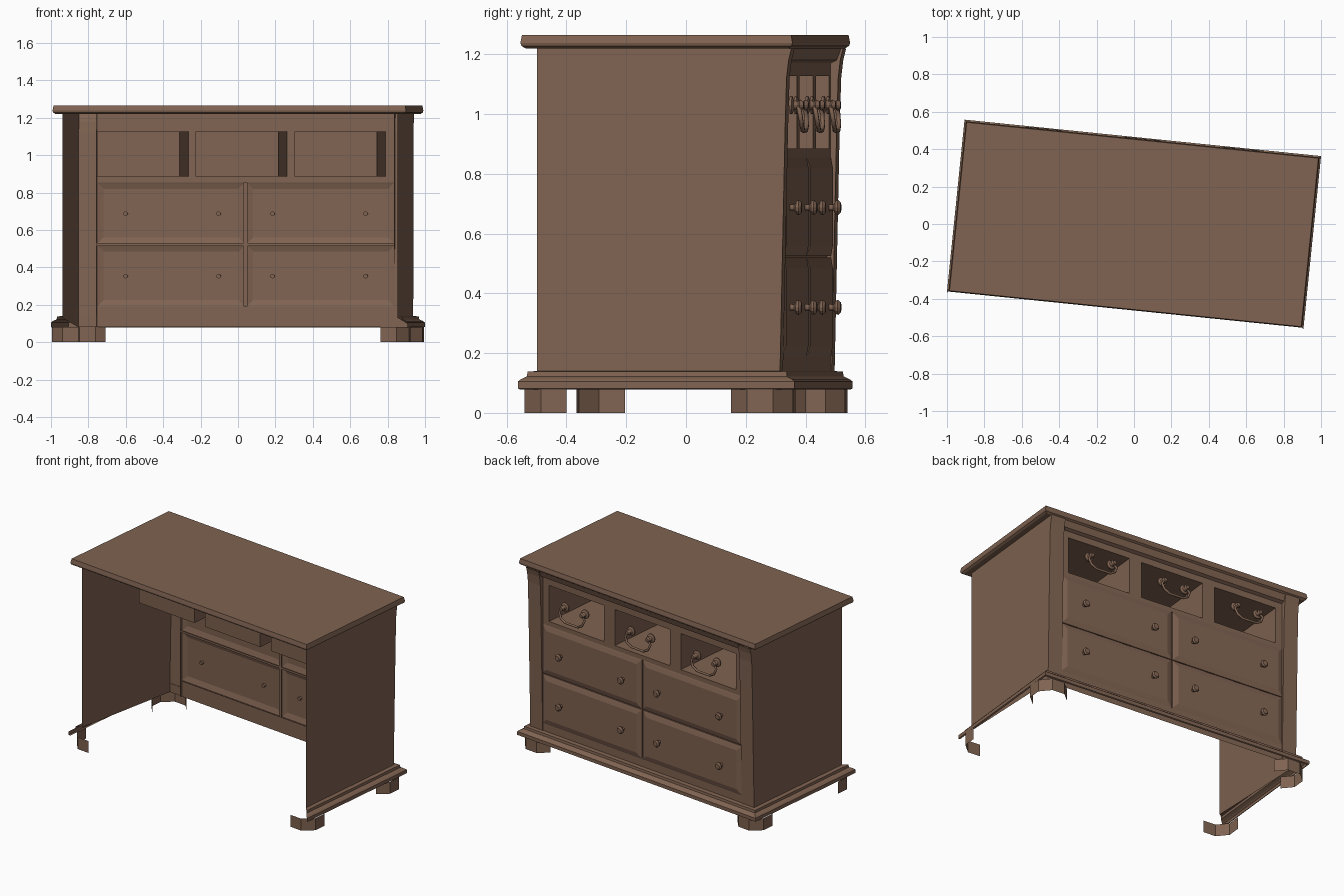
import bpy, bmesh, math
from mathutils import Vector

if "Cube" in bpy.data.objects:
    bpy.data.objects.remove(bpy.data.objects["Cube"])

# One warm brown for the whole chest
brown = bpy.data.materials.new("brown_wood")
brown.diffuse_color = (0.215, 0.125, 0.083, 1)
brown.use_nodes = True
brown.node_tree.nodes["Principled BSDF"].inputs["Base Color"].default_value = brown.diffuse_color
TURN = -math.radians(5.83)      # the chest stands slightly turned; its drawers face +y
W, BACK, FRONT = 0.90, -0.41, 0.405


def make(name, verts, faces, ref=None, inward=False, smooth=False):
    """Mesh object; faces are turned away from ref (or toward it)."""
    bm = bmesh.new()
    vs = [bm.verts.new(v) for v in verts]
    for f in faces:
        bm.faces.new([vs[i] for i in f])
    bm.normal_update()
    if ref is None:
        bmesh.ops.recalc_face_normals(bm, faces=bm.faces[:])
    else:
        for f in bm.faces:
            away = f.normal.dot(f.calc_center_median() - Vector(ref)) > 0
            if away == inward:
                f.normal_flip()
    me = bpy.data.meshes.new(name)
    bm.to_mesh(me)
    bm.free()
    me.materials.append(brown)
    ob = bpy.data.objects.new(name, me)
    bpy.context.collection.objects.link(ob)
    ob.rotation_euler.z = TURN
    for p in me.polygons:
        p.use_smooth = smooth
    return ob


def plates(name, rects, y):
    """Flat front-facing rectangles (x0, x1, z0, z1)."""
    v, f = [], []
    for x0, x1, z0, z1 in rects:
        n = len(v)
        v += [(x0, y, z0), (x1, y, z0), (x1, y, z1), (x0, y, z1)]
        f.append((n, n + 1, n + 2, n + 3))
    return make(name, v, f, (0, -9, 0.6))


def moulding(name, prof, closed, cap=False):
    """Mitred moulding around the body from (offset, z) points."""
    v, f = [], []
    for o, z in prof:
        x, yf, yb = W + o, FRONT + o, BACK - o
        v += [(-x, yb, z), (-x, yf, z), (x, yf, z), (x, yb, z)]
    for k in range(len(prof) - 1):
        for i in range(4 if closed else 3):
            j = (i + 1) % 4
            f.append((4 * k + i, 4 * k + j, 4 * k + 4 + j, 4 * k + 4 + i))
    if cap:
        n = len(v)
        f.append((n - 4, n - 3, n - 2, n - 1))
    mid = (prof[0][1] + prof[-1][1]) / 2
    return make(name, v, f, None if closed else (0, 0, mid - 0.03))


def lathe(name, cx, cz, prof, n=12):
    """Turned part around the y axis from (radius, y) points."""
    v, f = [], []
    for r, y in prof:
        for i in range(n):
            a = math.tau * i / n
            v.append((cx + r * math.cos(a), y, cz + r * math.sin(a)))
    for k in range(len(prof) - 1):
        for i in range(n):
            j = (i + 1) % n
            f.append((k * n + i, k * n + j, k * n + n + j, k * n + n + i))
    f.append(tuple(range(n)))
    f.append(tuple(range(len(v) - n, len(v))))
    return make(name, v, f)


# Top board and base moulding (the back of the base is open)
moulding("top_board", [(0, 1.22), (0.035, 1.22), (0.047, 1.228), (0.05, 1.238),
                       (0.045, 1.265)], True, True)
moulding("base_moulding", [(0.05, 0.078), (0.058, 0.082), (0.058, 0.105), (0.048, 0.113),
                           (0.03, 0.122), (0.028, 0.138), (0, 0.14)], False)

# Side panels and leaning corner posts that flare at the top
edge = [(0.408, 0.08), (0.408, 0.14), (0.425, 0.95), (0.43, 1.12), (0.437, 1.18), (0.447, 1.22)]
for s, side in ((-1, "left"), (1, "right")):
    v = [(s * W, BACK, 0.13), (s * W, BACK, 1.22)] + [(s * W, y, z) for y, z in reversed(edge)]
    make(side + "_side_panel", v, [tuple(range(len(v)))], (0, 0, 0.6))
    v, f = [], []
    for y, z in edge:
        v += [(s * W, y, z), (s * 0.80, y, z), (s * 0.80, FRONT - 0.012, z)]
    for k in range(len(edge) - 1):
        for i in (0, 1):
            f.append((3 * k + i, 3 * k + i + 1, 3 * k + i + 4, 3 * k + i + 3))
    make(side + "_corner_post", v, f, (s * 0.86, 0, 0.6))

# Face frame around the drawers
H, OZ0, OZ1 = 0.222, 0.885, 1.127
centres = (-0.53, 0, 0.53)
cuts = [-0.80] + [c + d for c in centres for d in (-H, H)] + [0.80]
rails = [(-0.8, 0.8, 0.08, 0.19), (-0.8, 0.8, 0.855, OZ0), (-0.8, 0.8, OZ1, 1.22)]
rails += [(cuts[i], cuts[i + 1], OZ0, OZ1) for i in range(0, 8, 2)]
plates("face_frame", rails, FRONT)
make("frieze_rail", [(-0.8, FRONT, 1.17), (0.8, FRONT, 1.17), (0.8, 0.425, 1.18), (-0.8, 0.425, 1.18),
                     (0.8, 0.44, 1.22), (-0.8, 0.44, 1.22)], [(0, 1, 2, 3), (3, 2, 4, 5)], (0, -1, 1.3))

# Deep open boxes behind the three upper openings, each with a bail handle
for k, c in enumerate(centres):
    v = [(c + a * H, y, z) for y in (FRONT, -0.05)
         for a, z in ((-1, OZ0), (1, OZ0), (1, OZ1), (-1, OZ1))]
    make(f"upper_drawer_box_{k}", v, [(4, 5, 6, 7)] + [(i, (i + 1) % 4, (i + 1) % 4 + 4, i + 4)
         for i in range(4)], (c, 0.2, 1.0), True)
    for s in (-1, 1):
        lathe(f"handle_rosette_{k}_{s}", c + s * 0.08, 1.03,
              [(0.03, 0.412), (0.03, 0.42), (0.016, 0.426), (0.012, 0.44), (0.018, 0.446), (0.012, 0.458)])
    cu = bpy.data.curves.new("handle_path", "CURVE")
    cu.dimensions = "3D"
    cu.bevel_depth, cu.bevel_resolution, cu.use_fill_caps = 0.008, 1, True
    pts = [(-0.08, 0.44, 1.03), (-0.1, 0.448, 1.0), (-0.085, 0.452, 0.965), (-0.05, 0.452, 0.945),
           (0.05, 0.452, 0.945), (0.085, 0.452, 0.965), (0.1, 0.448, 1.0), (0.08, 0.44, 1.03)]
    sp = cu.splines.new("POLY")
    sp.points.add(len(pts) - 1)
    for p, q in zip(sp.points, pts):
        p.co = (c + q[0], q[1], q[2], 1)
    tmp = bpy.data.objects.new("handle_tmp", cu)
    bpy.context.collection.objects.link(tmp)
    me = bpy.data.meshes.new_from_object(tmp.evaluated_get(bpy.context.evaluated_depsgraph_get()))
    bpy.data.objects.remove(tmp)
    me.materials.clear()
    me.materials.append(brown)
    ob = bpy.data.objects.new(f"handle_bail_{k}", me)
    bpy.context.collection.objects.link(ob)
    ob.rotation_euler.z = TURN

# Four wide lower drawers with softly raised fronts, two knobs each
for row, (z0, z1, kz) in enumerate(((0.19, 0.52, 0.353), (0.525, 0.855, 0.687))):
    for s in (-1, 1):
        v, f = [], []
        for inset, y in ((0, 0.395), (0, 0.405), (0.008, 0.408), (0.035, 0.416)):
            x0, x1 = 0.004 + inset, 0.80 - inset
            v += [(s * x, y, z) for x, z in ((x0, z0 + inset), (x1, z0 + inset),
                                             (x1, z1 - inset), (x0, z1 - inset))]
        for k in range(3):
            f += [(4 * k + i, 4 * k + (i + 1) % 4, 4 * k + 4 + (i + 1) % 4, 4 * k + 4 + i)
                  for i in range(4)]
        f.append((12, 13, 14, 15))
        make(f"lower_drawer_{row}_{s}", v, f, (s * 0.4, -0.5, (z0 + z1) / 2))
        for x in (0.145, 0.645):
            lathe(f"drawer_knob_{row}_{s}_{x}", s * x, kz,
                  [(0.012, 0.40), (0.01, 0.43), (0.022, 0.437), (0.025, 0.446), (0.017, 0.455)])
# thin backing behind the gaps between the drawers
plates("drawer_divider", [(-0.01, 0.01, 0.19, 0.855), (-0.8, 0.8, 0.515, 0.53)], 0.393)

# Octagonal feet, open on the inner side
for sx in (-1, 1):
    for sy in (-1, 1):
        cx, cy, r = sx * 0.855, sy * 0.347, 0.113
        diag = math.atan2(sy, sx)
        span = 2 if sy > 0 else 1
        v = []
        for i in range(-span, span + 2):
            a = diag + (i - 0.5) * math.pi / 4
            v += [(cx + r * math.cos(a), cy + r * math.sin(a), z) for z in (0, 0.08)]
        f = [(2 * i, 2 * i + 2, 2 * i + 3, 2 * i + 1) for i in range(2 * span + 1)]
        make(("front" if sy > 0 else "back") + ("_right" if sx > 0 else "_left") + "_foot",
             v, f, (cx, cy, 0.04))
